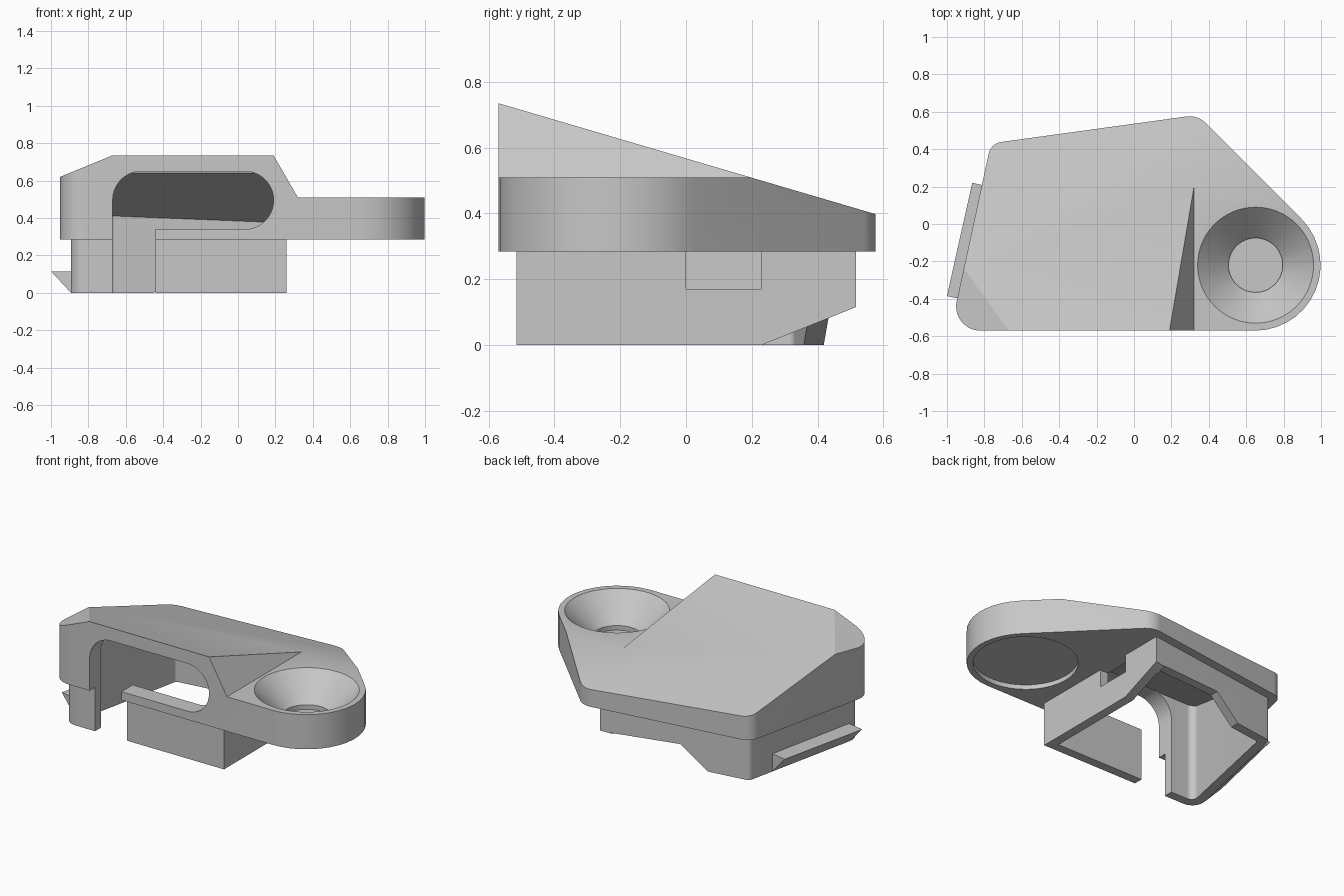
import bpy, bmesh, math
from mathutils import Vector

if "Cube" in bpy.data.objects:
    bpy.data.objects.remove(bpy.data.objects["Cube"], do_unlink=True)

grey = bpy.data.materials.new("plain_grey")
grey.use_nodes = True
colour = (0.57, 0.57, 0.57, 1)
grey.diffuse_color = colour
grey.node_tree.nodes["Principled BSDF"].inputs["Base Color"].default_value = colour


def rounded(corners, steps=14):
    """Closed outline from (x, y, radius) corners."""
    out = []
    for i, (x, y, r) in enumerate(corners):
        p = Vector((x, y))
        if r == 0:
            out.append((x, y))
            continue
        a = (Vector(corners[i - 1][:2]) - p).normalized()
        b = (Vector(corners[(i + 1) % len(corners)][:2]) - p).normalized()
        half = a.angle(b) / 2
        centre = p + (a + b).normalized() * (r / math.sin(half))
        start = p + a * (r / math.tan(half)) - centre
        end = p + b * (r / math.tan(half)) - centre
        a0 = math.atan2(start.y, start.x)
        turn = math.atan2(start.x * end.y - start.y * end.x, start.dot(end))
        for k in range(steps + 1):
            t = a0 + turn * k / steps
            out.append((centre.x + r * math.cos(t), centre.y + r * math.sin(t)))
    return out


def new_object(name, bm):
    bmesh.ops.recalc_face_normals(bm, faces=bm.faces)
    mesh = bpy.data.meshes.new(name)
    bm.to_mesh(mesh)
    bm.free()
    mesh.materials.append(grey)
    ob = bpy.data.objects.new(name, mesh)
    bpy.context.collection.objects.link(ob)
    return ob


def prism(name, pts, axis, lo, hi):
    """Extrude a 2D profile along an axis."""
    place = {"x": lambda a, b, t: (t, a, b),
             "y": lambda a, b, t: (a, t, b),
             "z": lambda a, b, t: (a, b, t)}[axis]
    bm = bmesh.new()
    face = bm.faces.new([bm.verts.new(place(a, b, lo)) for a, b in pts])
    move = Vector(place(0, 0, hi - lo))
    ext = bmesh.ops.extrude_face_region(bm, geom=[face], use_keep_orig=True)
    verts = [g for g in ext["geom"] if isinstance(g, bmesh.types.BMVert)]
    bmesh.ops.translate(bm, verts=verts, vec=move)
    return new_object(name, bm)


def cone(name, centre, r1, r2, lo, hi):
    bm = bmesh.new()
    bmesh.ops.create_cone(bm, cap_ends=True, segments=64, radius1=r1, radius2=r2, depth=hi - lo)
    bmesh.ops.translate(bm, verts=bm.verts, vec=(*centre, (lo + hi) / 2))
    return new_object(name, bm)


def combine(ob, other, operation="DIFFERENCE"):
    mod = ob.modifiers.new("combine", "BOOLEAN")
    mod.operation = operation
    mod.solver = "EXACT"
    mod.object = other
    bpy.context.view_layer.objects.active = ob
    bpy.ops.object.modifier_apply(modifier=mod.name)
    bpy.data.objects.remove(other, do_unlink=True)


def above_slope(name, drop):
    """Wedge of space above the sloping roof plane."""
    roof = lambda y: 0.735 - 0.294 * (y + 0.57) - drop
    return prism(name, [(-0.8, roof(-0.8)), (0.8, roof(0.8)), (0.8, 2), (-0.8, 2)], "x", -2, 2)


# Upper cover with the screw ear
body = prism("bracket_body", rounded([
    (-0.982, -0.57, 0.13), (1.492, -0.57, 0.35),
    (0.34, 0.583, 0.12), (-0.765, 0.431, 0.08)]), "z", 0.285, 1.2)
combine(body, above_slope("roof_cutter", 0))
combine(body, prism("ear_cutter", [(0.19, 0.735), (0.32, 0.51), (1.5, 0.51),
                                   (1.5, 1.5), (-0.252, 1.5)], "y", -1, 1))
combine(body, prism("corner_cutter", [(-1.2, 0.518), (-0.5, 0.805), (-0.5, 1.5), (-1.2, 1.5)],
                    "y", -1, 1))

# Lower skirt
combine(body, prism("skirt", rounded([
    (-0.913, -0.515, 0.08), (0.26, -0.515, 0), (0.26, 0.516, 0), (-0.723, 0.381, 0.03)]),
    "z", 0, 0.33), "UNION")

# Hollow interior following the roof
cavity = prism("cavity", rounded([
    (-0.84, -0.455, 0.04), (0.2, -0.455, 0), (0.2, 0.447, 0), (-0.675, 0.327, 0.02)]),
    "z", -0.2, 1.2)
combine(cavity, above_slope("ceiling_cutter", 0.06))
combine(body, cavity)

# Front slot running down into a gap in the skirt
combine(body, prism("slot", rounded([
    (-0.67, -0.1, 0), (-0.44, -0.1, 0), (-0.44, 0.34, 0),
    (0.19, 0.34, 0.154), (0.19, 0.65, 0.154), (-0.67, 0.65, 0.154)]), "y", -0.8, -0.45))

# Openings in the right and back skirt walls
combine(body, prism("side_window", [(0, 0.17), (0.23, 0.17), (0.23, 0.285), (0, 0.285)],
                    "x", 0.15, 0.3))
combine(body, prism("side_bevel", [(0.23, 0), (0.6, 0.149), (0.6, -0.2), (0.23, -0.2)],
                    "x", 0.1, 0.5))
combine(body, prism("back_opening", [(-0.577, -0.1), (-0.27, 0.14), (0.19, 0.115), (0.19, -0.1)],
                    "y", 0.25, 0.8))

# Countersunk screw hole with a shallow recess below
screw = (0.65, -0.22)
combine(body, cone("countersink", screw, 0.135, 0.32, 0.335, 0.52))
combine(body, cone("screw_hole", screw, 0.145, 0.145, 0.1, 0.4))
combine(body, cone("recess", screw, 0.31, 0.31, 0.2, 0.315))

# Snap ledge along the left wall: flat on top, tapering to the base
bm = bmesh.new()
ends = []
for tip, root in (((-1.0, -0.385), (-0.875, -0.412)), ((-0.865, 0.22), (-0.745, 0.194))):
    wall = Vector(tip).lerp(Vector(root), 0.86)
    ends.append([bm.verts.new(v) for v in (
        (*tip, 0.115), (*root, 0.115), (*root, 0.0), (*wall, 0.0))])
bm.faces.new(ends[0])
bm.faces.new(ends[1][::-1])
for i in range(4):
    j = (i + 1) % 4
    bm.faces.new((ends[0][j], ends[0][i], ends[1][i], ends[1][j]))
ledge = new_object("snap_ledge", bm)

# Smooth the rounded corners, keep hard edges crisp
bpy.ops.object.select_all(action="DESELECT")
body.select_set(True)
bpy.context.view_layer.objects.active = body
bpy.ops.object.shade_smooth_by_angle(angle=math.radians(25))
